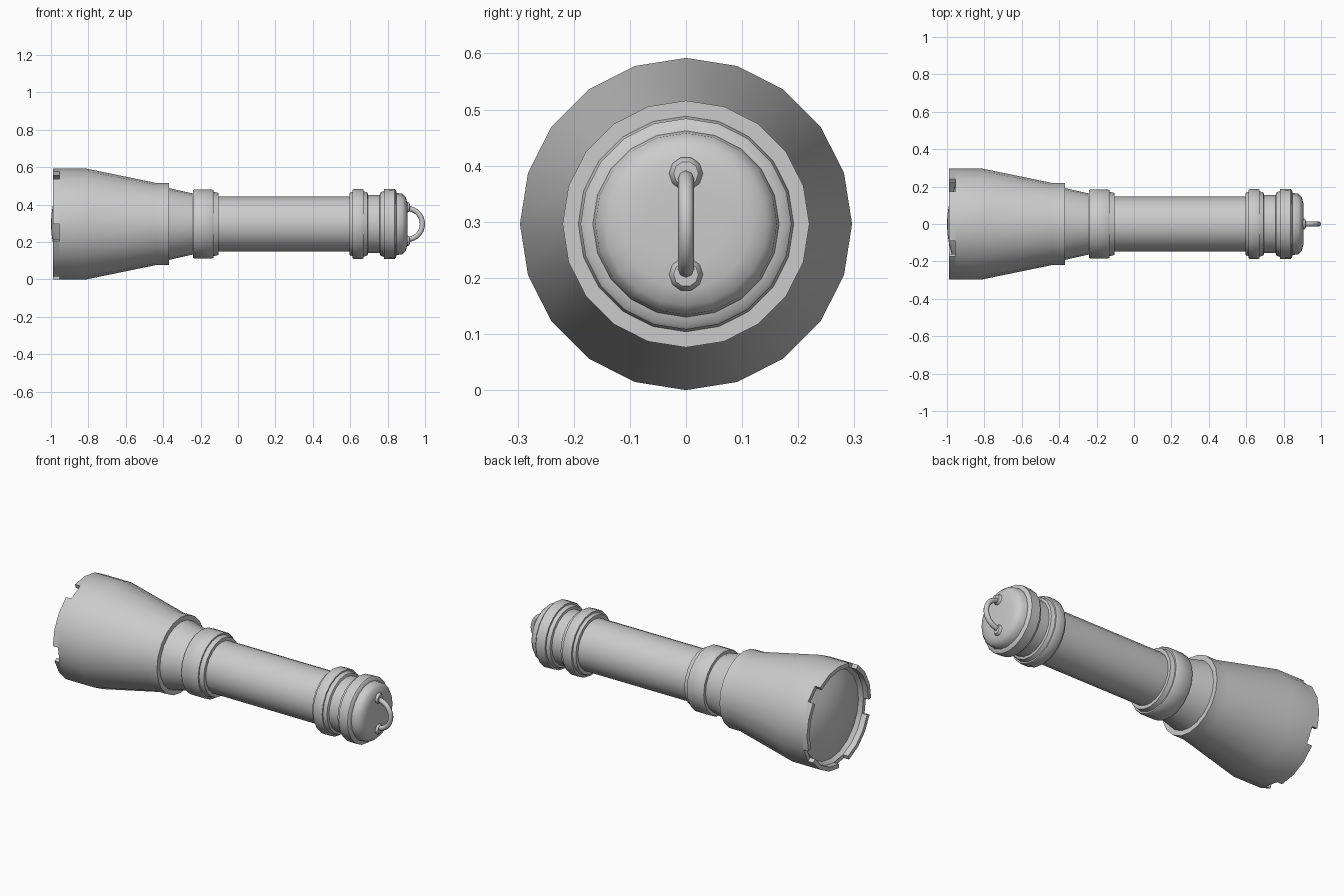
import bpy, bmesh, math
from mathutils import Vector

if "Cube" in bpy.data.objects:
    bpy.data.objects.remove(bpy.data.objects["Cube"])

AXIS_Z = 0.296
SIDES = 20


def finish(name, bm, angle=40):
    bmesh.ops.recalc_face_normals(bm, faces=bm.faces)
    mesh = bpy.data.meshes.new(name)
    bm.to_mesh(mesh)
    bm.free()
    obj = bpy.data.objects.new(name, mesh)
    bpy.context.collection.objects.link(obj)
    obj.location.z = AXIS_Z
    bpy.ops.object.select_all(action='DESELECT')
    obj.select_set(True)
    bpy.context.view_layer.objects.active = obj
    bpy.ops.object.shade_smooth_by_angle(angle=math.radians(angle))
    return obj


def lathe(profile, sides=SIDES):
    """Revolve (x, radius) points about the x axis."""
    bm = bmesh.new()
    rings = []
    for x, r in profile:
        if r == 0:
            rings.append([bm.verts.new((x, 0, 0))] * sides)
        else:
            rings.append([bm.verts.new((x, -r * math.cos(a), r * math.sin(a)))
                          for a in (2 * math.pi * i / sides for i in range(sides))])
    bands = []
    for a, b in zip(rings, rings[1:]):
        band = []
        for i in range(sides):
            j = (i + 1) % sides
            corners = list(dict.fromkeys((a[i], a[j], b[j], b[i])))
            band.append(bm.faces.new(corners))
        bands.append(band)
    return bm, bands


# flared head: lens seat, rim and collar, with raised teeth around the rim
bm, bands = lathe([(-0.93, 0.25), (-0.955, 0.272), (-0.955, 0.296), (-0.81, 0.296),
                   (-0.44, 0.220), (-0.37, 0.220), (-0.37, 0.192), (-0.24, 0.163)])
teeth = [f for i, f in enumerate(bands[1]) if i % 4 != 3]
ext = bmesh.ops.extrude_face_region(bm, geom=teeth)
bmesh.ops.translate(bm, vec=Vector((-0.033, 0, 0)),
                    verts=[g for g in ext["geom"] if isinstance(g, bmesh.types.BMVert)])
finish("head", bm)

# domed lens
dome = [(-1 + 0.065 * (k / 5) ** 2, 0.255 * k / 5) for k in range(6)]
finish("lens", lathe(dome)[0])

# neck ring
finish("neck_ring", lathe([(-0.24, 0.150), (-0.24, 0.180), (-0.233, 0.185), (-0.138, 0.185),
                           (-0.131, 0.180), (-0.131, 0.172), (-0.105, 0.166),
                           (-0.105, 0.145)])[0])

# handle tube
finish("handle", lathe([(-0.24, 0.147), (0.60, 0.147)])[0])

# tail grip ring and tail cap
finish("tail_cap", lathe([(0.595, 0.145), (0.595, 0.166), (0.612, 0.172), (0.612, 0.183),
                          (0.618, 0.186), (0.665, 0.186), (0.671, 0.183), (0.671, 0.175),
                          (0.692, 0.168), (0.696, 0.155), (0.757, 0.155), (0.760, 0.168),
                          (0.780, 0.176), (0.780, 0.186), (0.838, 0.188), (0.844, 0.182),
                          (0.848, 0.166), (0.878, 0.162), (0.896, 0.145), (0.905, 0.115),
                          (0.907, 0.070), (0.907, 0)])[0])

# lanyard loop: half hoop swept in the xz plane
bm = bmesh.new()
steps, tube, prev = 14, 8, None
for s in range(steps + 1):
    t = math.pi * s / steps
    ring = []
    for k in range(tube):
        a = 2 * math.pi * k / tube
        r = 0.083 + 0.014 * math.cos(a)
        ring.append(bm.verts.new((0.903 + r * math.sin(t), 0.014 * math.sin(a),
                                  r * math.cos(t))))
    if prev:
        for k in range(tube):
            n = (k + 1) % tube
            bm.faces.new((prev[k], prev[n], ring[n], ring[k]))
    prev = ring
finish("lanyard_loop", bm, 60)

# loop sockets
for side, label in ((1, "upper"), (-1, "lower")):
    knob = finish("loop_socket_" + label,
                  lathe([(0.88, 0.030), (0.908, 0.030), (0.918, 0.022), (0.920, 0)], 10)[0])
    knob.location.z += side * 0.090
